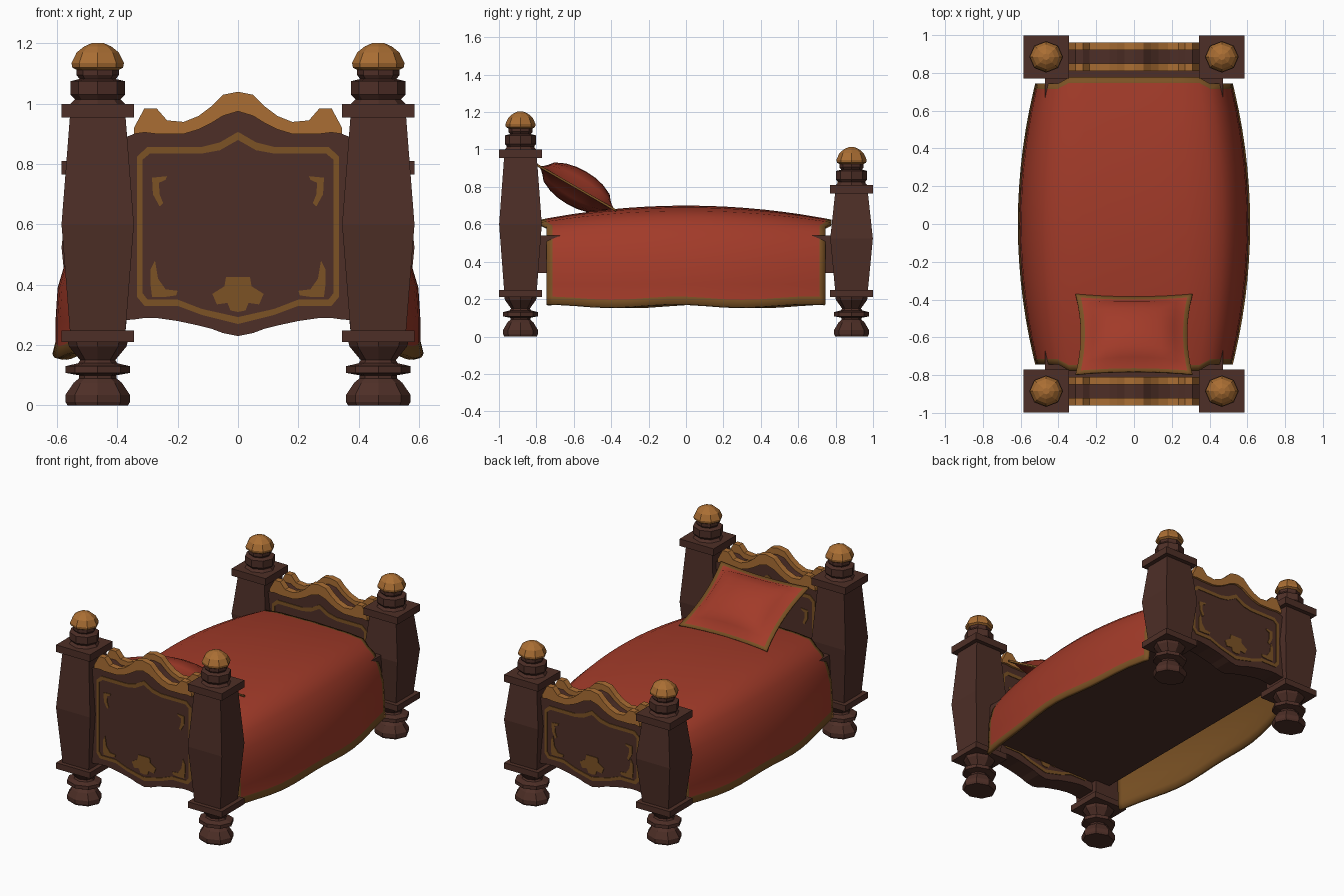
import bpy, bmesh, math
from mathutils import Matrix, Vector

if "Cube" in bpy.data.objects:
    bpy.data.objects.remove(bpy.data.objects["Cube"])


def material(name, rgb):
    m = bpy.data.materials.new(name)
    m.diffuse_color = (*rgb, 1)
    m.use_nodes = True
    m.node_tree.nodes["Principled BSDF"].inputs["Base Color"].default_value = m.diffuse_color
    return m


WOOD = material("dark wood", (0.076, 0.028, 0.020))
GOLD = material("gold", (0.40, 0.155, 0.033))
TRIM = material("dull gold", (0.20, 0.085, 0.018))
RED = material("red cloth", (0.36, 0.043, 0.022))


def make(name, verts, faces, mats, recalc=True):
    bm = bmesh.new()
    vs = [bm.verts.new(v) for v in verts]
    for f in faces:
        bm.faces.new([vs[i] for i in f])
    if recalc:
        bmesh.ops.recalc_face_normals(bm, faces=bm.faces)
    me = bpy.data.meshes.new(name)
    bm.to_mesh(me)
    bm.free()
    for m in mats:
        me.materials.append(m)
    ob = bpy.data.objects.new(name, me)
    bpy.context.collection.objects.link(ob)
    return ob


def lathe(name, profile, n, cx, cy, mat, sy=1.0):
    """Stack of n-sided rings (radius, z); n = 4 gives square sections by half width."""
    rot, k = (math.pi / 4, math.sqrt(2)) if n == 4 else (0, 1)
    verts = [(cx + r * k * math.cos(rot + math.tau * i / n),
              cy + r * k * sy * math.sin(rot + math.tau * i / n), z)
             for r, z in profile for i in range(n)]
    faces = [(j * n + i, j * n + (i + 1) % n, (j + 1) * n + (i + 1) % n, (j + 1) * n + i)
             for j in range(len(profile) - 1) for i in range(n)]
    faces += [tuple(range(n)), tuple(range(len(verts) - n, len(verts)))]
    return make(name, verts, faces, [mat])


def band(name, a, b, y0, y1, mat, closed=False):
    """Solid between two x-z polylines a and b, from y0 to y1."""
    n = len(a)
    verts = [(x, y, z) for y in (y0, y1) for line in (a, b) for x, z in line]
    faces = []
    for i in range(n if closed else n - 1):
        j = (i + 1) % n
        ring = [0, n, 3 * n, 2 * n]
        for p, q in zip(ring, ring[1:] + ring[:1]):
            faces.append((p + i, p + j, q + j, q + i))
    if not closed:
        faces += [(0, n, 3 * n, 2 * n), (n - 1, 2 * n - 1, 4 * n - 1, 3 * n - 1)]
    return make(name, verts, faces, [mat])


def mirror(half):
    return [(-x, z) for x, z in half[:0:-1]] + half


LEG = [(.1, 0), (.107, .012), (.107, .035), (.08, .075), (.062, .09), (.062, .1), (.107, .108),
       (.107, .13), (.065, .14), (.058, .15), (.095, .195), (.1, .212)]
CAP = [(.09, 0), (.076, .015), (.09, .03), (.09, .075), (.06, .082), (.07, .095), (.07, .115)]
BALL = [(.062, .108), (.084, .12), (.087, .135), (.07, .17), (.045, .19), (.018, .202)]

BOARD_LOW = [(0, .23), (.05, .24), (.09, .255), (.13, .265), (.2, .28), (.235, .285), (.27, .29),
             (.31, .29), (.345, .285), (.42, .28)]
BOARD_TOP = [(0, 1.0), (.05, .99), (.09, .955), (.13, .93), (.19, .91), (.235, .91), (.27, .93),
             (.31, .93), (.345, .90), (.42, .87)]
CREST_TOP = [(0, 1.04), (.05, 1.03), (.09, .99), (.13, .96), (.18, .94), (.235, .945),
             (.27, .985), (.31, .985), (.345, .92)]
CREST_LOW = [(0, .975), (.05, .96), (.09, .935), (.13, .915), (.18, .9), (.235, .9),
             (.27, .9), (.31, .905), (.345, .9)]
FRAME_OUT = [(0, .907), (.06, .872), (.12, .857), (.3, .857), (.335, .825), (.335, .36),
             (.31, .33), (.2, .33), (.12, .30), (0, .27)]
FRAME_IN = [(0, .88), (.06, .846), (.12, .835), (.292, .835), (.316, .815), (.316, .372),
            (.3, .351), (.2, .351), (.12, .32), (0, .293)]
LEAF_A = [(.235, .76), (.285, .755), (.282, .70), (.26, .66)]
LEAF_B = [(.24, .748), (.262, .738), (.26, .70), (.248, .67)]
SCROLL_A = [(.29, .45), (.275, .48), (.265, .42), (.24, .385), (.2, .38)]
SCROLL_B = [(.29, .44), (.29, .40), (.285, .36), (.24, .36), (.205, .365)]
PALM_A = [(0, .425), (.04, .425), (.045, .395), (.085, .37)]
PALM_B = [(0, .31), (.025, .315), (.035, .34), (.07, .335)]


def bed_end(label, cy, dz):
    def up(pts):
        return [(x, z + dz if z > .6 else z) for x, z in pts]

    # posts
    top = 1.0 + dz
    for side, sx in (("left", -1), ("right", 1)):
        cx, tag = .465 * sx, f"{label}_{side}"
        lathe(tag + "_leg", LEG, 8, cx, cy, WOOD, .87)
        lathe(tag + "_lower_plate", [(.12, .21), (.12, .248)], 4, cx, cy, WOOD, .95)
        lathe(tag + "_post", [(.092, .245), (.12, .6 + dz * .4), (.092, top - .04)], 4, cx, cy, WOOD, .95)
        lathe(tag + "_upper_plate", [(.12, top - .045), (.12, top)], 4, cx, cy, WOOD, .95)
        lathe(tag + "_cap", [(r, z + top) for r, z in CAP], 8, cx, cy, WOOD, .93)
        lathe(tag + "_ball", [(r, z + top) for r, z in BALL], 8, cx, cy, GOLD, .93)
    # board
    band(label + "_board", mirror(up(BOARD_TOP)), mirror(BOARD_LOW), cy - .06, cy + .06, WOOD)
    for face, s in (("front", -1), ("back", 1)):
        tag = f"{label}_{face}"
        # crest moulding
        band(tag + "_crest", mirror(up(CREST_TOP)), mirror(up(CREST_LOW)),
             cy + s * .036, cy + s * .075, GOLD)
        # painted frame and ornaments
        y0, y1 = cy + s * .058, cy + s * .064
        loops = [up(p) + [(-x, z) for x, z in up(p)[-2:0:-1]] for p in (FRAME_OUT, FRAME_IN)]
        band(tag + "_frame", *loops, y0, y1, TRIM, True)
        band(tag + "_palm", mirror(PALM_A), mirror(PALM_B), y0, y1, TRIM)
        for sx in (-1, 1):
            for part, a, b in (("leaf", up(LEAF_A), up(LEAF_B)), ("scroll", SCROLL_A, SCROLL_B)):
                band(f"{tag}_{part}", [(sx * x, z) for x, z in a], [(sx * x, z) for x, z in b],
                     y0, y1, TRIM)


bed_end("head", -.885, 0)
bed_end("foot", .885, -.19)

# bed base
band("bed_base", [(-.47, .54), (.47, .54)], [(-.47, .34), (.47, .34)], -.85, .85, WOOD)

# blanket: section (x, z, end drop) swept along y, bulging in the middle
SECTION = [(0, .70, .075), (.14, .697, .075), (.28, .69, .07), (.40, .672, .062), (.47, .64, .05),
           (.52, .59, .03), (.565, .5, .01), (.598, .39, 0), (.605, .28, 0), (.605, .205, 0), (.615, .165, 0)]
section = [(-x, z, d) for x, z, d in SECTION[:0:-1]] + SECTION
ys = [-.745, -.715] + [-.6 + .1 * i for i in range(13)] + [.715, .745]
verts, faces = [], []
for x, z, d in section:
    for y in ys:
        t = (y / .745) ** 2
        wave = .009 * math.sin(9 * y + 1 + (x > 0)) if z < .25 else 0
        stretch = 1.045 if abs(x) < .45 else 1.0
        verts.append((x * (1 - .15 * t), y * stretch, z - d * t + wave))
m = len(ys)
rows = len(section) - 1
for i in range(rows):
    for j in range(m - 1):
        faces.append((i * m + j, (i + 1) * m + j, (i + 1) * m + j + 1, i * m + j + 1))
blanket = make("blanket", verts, faces, [RED, TRIM], False)
for k, p in enumerate(blanket.data.polygons):
    i, j = divmod(k, m - 1)
    p.material_index = int(i in (0, rows - 1) or j in (0, m - 2))
    p.use_smooth = True
solid = blanket.modifiers.new("thickness", 'SOLIDIFY')
solid.thickness = .02
solid.offset = -1
solid.material_offset = 1
solid.material_offset_rim = 1

# pillow: two puffed sheets meeting in a thin gold rim
us = [-1, -.92, -.75, -.5, -.25, 0, .25, .5, .75, .92, 1]
n = len(us)
tilt = Matrix.Translation((0, -.585, .795)) @ Matrix.Rotation(math.radians(-30), 4, 'X')
verts, faces = [], []
for s in (1, -1):
    for u in us:
        for v in us:
            puff = max(0, 1 - (u / .92) ** 2) * max(0, 1 - (v / .92) ** 2)
            h = s * (.006 + .095 * puff ** .55)
            verts.append(tilt @ Vector((.31 * u * (1 - .09 * (1 - v * v)),
                                        .245 * v * (1 - .07 * (1 - u * u)), h)))
    o = 0 if s > 0 else n * n
    for i in range(n - 1):
        for j in range(n - 1):
            q = (o + i * n + j, o + (i + 1) * n + j, o + (i + 1) * n + j + 1, o + i * n + j + 1)
            faces.append(q if s > 0 else q[::-1])
edge = [i * n for i in range(n)] + [(n - 1) * n + j for j in range(1, n)] \
    + [i * n + n - 1 for i in range(n - 2, -1, -1)] + list(range(n - 2, 0, -1))
for a, b in zip(edge, edge[1:] + edge[:1]):
    faces.append((a, b, b + n * n, a + n * n))
pillow = make("pillow", verts, faces, [RED, TRIM])
cells = (n - 1) ** 2
for k, p in enumerate(pillow.data.polygons):
    i, j = divmod(k % cells, n - 1)
    p.material_index = int(k >= 2 * cells or i in (0, n - 2) or j in (0, n - 2))
    p.use_smooth = True
